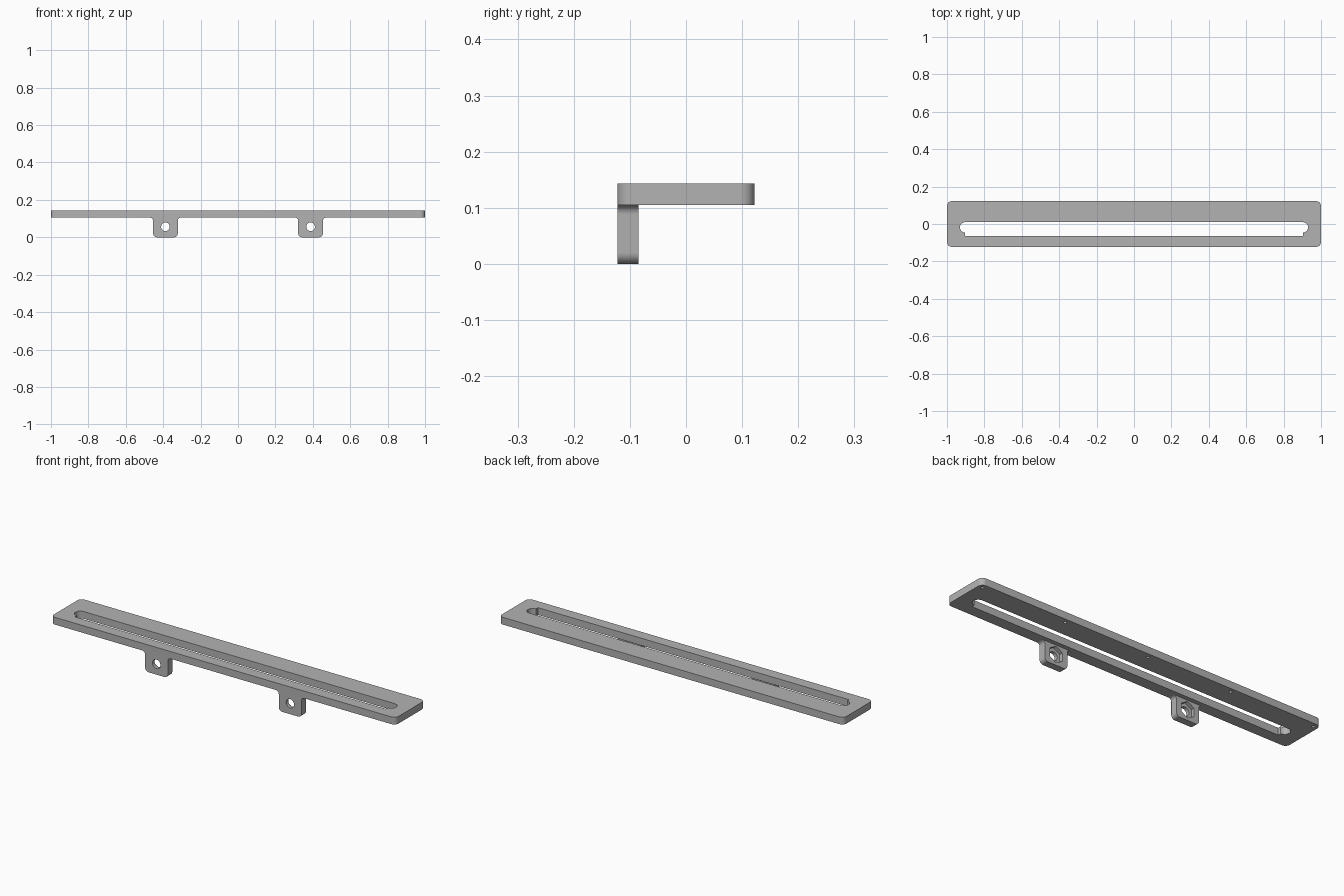
import bpy
import bmesh
from math import cos, sin, radians
from mathutils import Vector

if "Cube" in bpy.data.objects:
    bpy.data.objects.remove(bpy.data.objects["Cube"], do_unlink=True)

HALF_LEN, HALF_WID = 1.0, 0.122
BOTTOM, TOP = 0.105, 0.143
CORNER = 0.025
TAB_X, TAB_BACK = 0.388, -0.085

grey = bpy.data.materials.new("matte grey")
grey.use_nodes = True
colour = (0.45, 0.45, 0.45, 1)
grey.diffuse_color = colour
grey.node_tree.nodes["Principled BSDF"].inputs["Base Color"].default_value = colour


def arc(cx, cy, r, start, end, steps=10):
    angles = [radians(start + (end - start) * i / steps) for i in range(steps + 1)]
    return [(cx + r * cos(a), cy + r * sin(a)) for a in angles]


def prism(name, outline, low, high, axis="Z"):
    """Extrude an outline along z, or an x-z outline along y."""
    def place(u, v, w):
        return Vector((u, v, w)) if axis == "Z" else Vector((u, w, v))
    bm = bmesh.new()
    face = bm.faces.new([bm.verts.new(place(u, v, low)) for u, v in outline])
    grown = bmesh.ops.extrude_face_region(bm, geom=[face])["geom"]
    shift = place(0, 0, high - low)
    bmesh.ops.translate(bm, vec=shift, verts=[g for g in grown if isinstance(g, bmesh.types.BMVert)])
    bmesh.ops.recalc_face_normals(bm, faces=bm.faces)
    mesh = bpy.data.meshes.new(name)
    bm.to_mesh(mesh)
    bm.free()
    mesh.materials.append(grey)
    obj = bpy.data.objects.new(name, mesh)
    bpy.context.collection.objects.link(obj)
    return obj


def combine(target, tool, operation):
    """Apply a boolean and discard the tool."""
    mod = target.modifiers.new("boolean", "BOOLEAN")
    mod.solver = "EXACT"
    mod.operation = operation
    mod.object = tool
    with bpy.context.temp_override(object=target, active_object=target):
        bpy.ops.object.modifier_apply(modifier=mod.name)
    bpy.data.objects.remove(tool, do_unlink=True)


# Flat plate with rounded corners
cx, cy = HALF_LEN - CORNER, HALF_WID - CORNER
outline = (arc(cx, cy, CORNER, 0, 90) + arc(-cx, cy, CORNER, 90, 180)
           + arc(-cx, -cy, CORNER, 180, 270) + arc(cx, -cy, CORNER, 270, 360))
rail = prism("slotted_rail", outline, BOTTOM, TOP)

# Hanging tabs with filleted roots and rounded lower corners
HALF_TAB, ROOT, FOOT = 0.066, 0.017, 0.02
right_side = (arc(HALF_TAB - FOOT, FOOT, FOOT, -90, 0)
              + arc(HALF_TAB + ROOT, BOTTOM - ROOT, ROOT, 180, 90)
              + [(HALF_TAB + ROOT, BOTTOM + 0.015)])
tab_outline = right_side + [(-x, z) for x, z in reversed(right_side)]
for side in (-1, 1):
    shifted = [(x + side * TAB_X, z) for x, z in tab_outline]
    combine(rail, prism("tab", shifted, -HALF_WID, TAB_BACK, "Y"), "UNION")

# Long slot: round ends, wider along the front edge
END_X, SLOT_Y, END_R, SLOT_FRONT = 0.903, -0.018, 0.028, -0.063
slot = (arc(END_X, SLOT_Y, END_R, -90, 90) + arc(-END_X, SLOT_Y, END_R, 90, 270)
        + [(-END_X, SLOT_FRONT), (END_X, SLOT_FRONT)])
combine(rail, prism("slot_cutter", slot, BOTTOM - 0.01, TOP + 0.05), "DIFFERENCE")

# Bolt holes through the tabs, with hexagonal nut pockets behind
HOLE_Z = 0.056
for side in (-1, 1):
    bolt = arc(side * TAB_X, HOLE_Z, 0.023, 0, 360, 32)[:-1]
    combine(rail, prism("bolt_cutter", bolt, -0.2, -0.05, "Y"), "DIFFERENCE")
    nut = arc(side * TAB_X, HOLE_Z, 0.043, 30, 390, 6)[:-1]
    combine(rail, prism("nut_cutter", nut, -0.104, -0.05, "Y"), "DIFFERENCE")

# Row of small blind holes under the back edge
for i in range(-2, 3):
    pin = arc(i * cx / 2, cy, 0.008, 0, 360, 16)[:-1]
    combine(rail, prism("pin_cutter", pin, BOTTOM - 0.02, BOTTOM + 0.02), "DIFFERENCE")

# Smooth curves, crisp edges
bpy.ops.object.select_all(action="DESELECT")
rail.select_set(True)
bpy.context.view_layer.objects.active = rail
bpy.ops.object.shade_smooth_by_angle(angle=radians(30))
